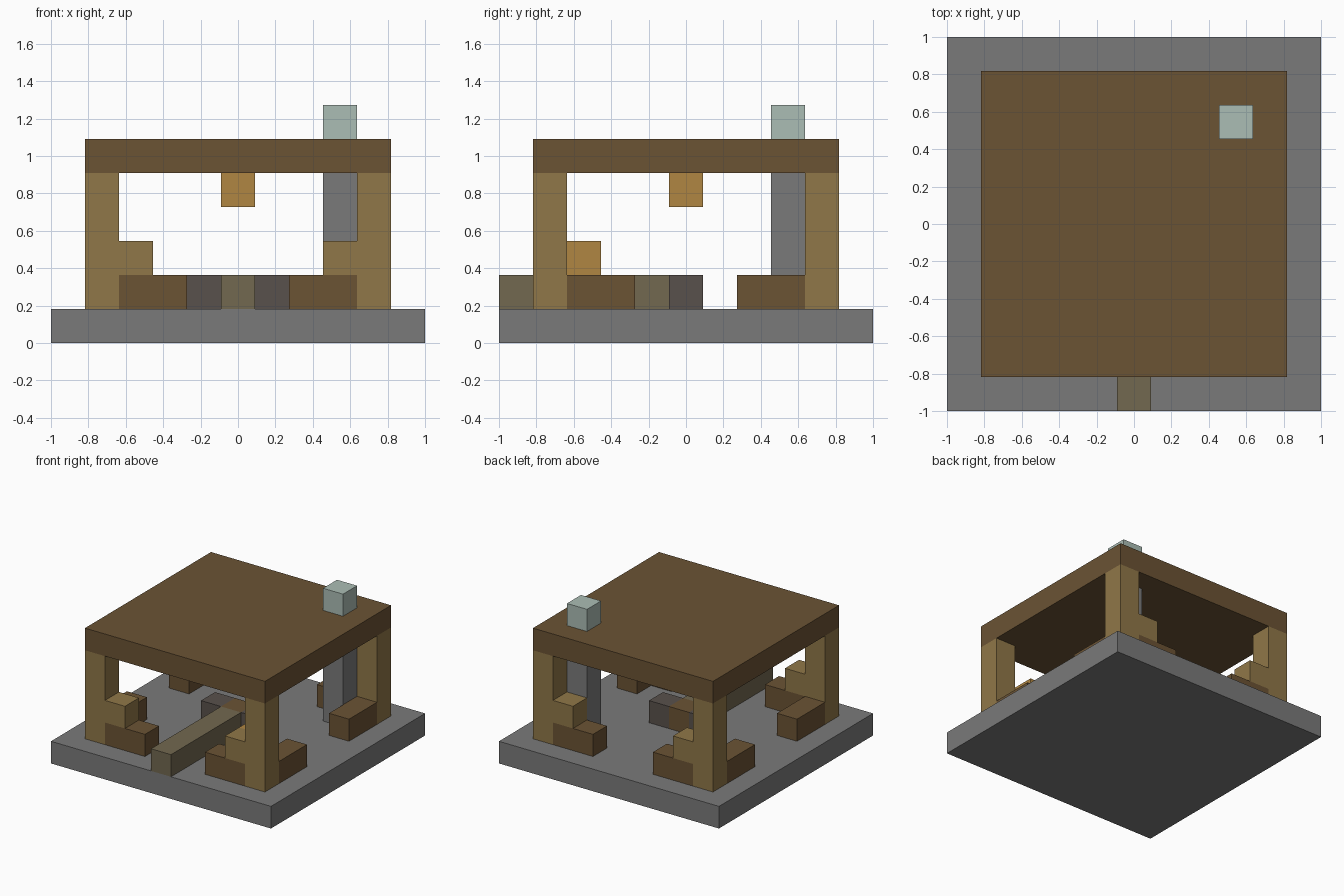
import bpy
import bmesh

old = bpy.data.objects.get("Cube")
if old:
    bpy.data.objects.remove(old, do_unlink=True)

U = 2 / 11  # one block


def srgb(code):
    vals = [int(code[i:i + 2], 16) / 255 for i in (0, 2, 4)]
    return [v / 12.92 if v <= 0.04045 else ((v + 0.055) / 1.055) ** 2.4 for v in vals] + [1]


def material(name, code):
    m = bpy.data.materials.new(name)
    m.use_nodes = True
    m.diffuse_color = srgb(code)
    bsdf = m.node_tree.nodes["Principled BSDF"]
    bsdf.inputs["Base Color"].default_value = srgb(code)
    bsdf.inputs["Roughness"].default_value = 0.9
    return m


stone = material("grey stone", "7A7A7A")
dark_wood = material("dark wood", "6B5334")
tan_wood = material("tan wood", "907748")
path_wood = material("weathered wood", "726850")
char = material("charred stone", "59514C")
amber = material("amber", "B08642")
smoke = material("pale smoke", "ABBDB5")


def block(name, mat, lo, hi=None):
    """Box spanning block cells lo to hi; x and y count from the middle, z from the ground."""
    hi = hi or lo
    a = [min(p, q) - 0.5 for p, q in zip(lo, hi)]
    b = [max(p, q) + 0.5 for p, q in zip(lo, hi)]
    a[2] += 0.5
    b[2] += 0.5
    bm = bmesh.new()
    bmesh.ops.create_cube(bm, size=1)
    for v in bm.verts:
        v.co = [(b[i] if v.co[i] > 0 else a[i]) * U for i in range(3)]
    mesh = bpy.data.meshes.new(name)
    bm.to_mesh(mesh)
    bm.free()
    mesh.materials.append(mat)
    ob = bpy.data.objects.new(name, mesh)
    bpy.context.collection.objects.link(ob)
    return ob


# Base and roof
block("base", stone, (-5, -5, 0), (5, 5, 0))
block("roof", dark_wood, (-4, -4, 5), (4, 4, 5))

# Corner posts, each with a bracket and two low benches
for sx, side in ((-1, "right"), (1, "left")):
    for sy, end in ((-1, "front"), (1, "back")):
        tag = f"{end}_{side}"
        block(f"post_{tag}", tan_wood, (4 * sx, 4 * sy, 1), (4 * sx, 4 * sy, 4))
        block(f"bracket_{tag}", tan_wood, (3 * sx, 4 * sy, 2))
        block(f"bench_{tag}", dark_wood, (3 * sx, 4 * sy, 1), (2 * sx, 4 * sy, 1))
        block(f"side_bench_{tag}", dark_wood, (4 * sx, 3 * sy, 1), (4 * sx, 2 * sy, 1))

# Chimney column with its cap above the roof
block("chimney_column", stone, (3, 3, 1), (3, 3, 4))
block("chimney_cap", smoke, (3, 3, 6))

# Hearth in the middle and the beam leading to it
block("hearth_centre", dark_wood, (0, 0, 1))
for sx, side in ((-1, "right"), (1, "left")):
    block(f"hearth_stone_{side}", char, (sx, 0, 1))
block("entry_beam", path_wood, (0, -5, 1), (0, -1, 1))

# Hanging lamp, and a second lamp on a stand
block("hanging_lamp", amber, (0, 0, 4))
block("lamp_stand", dark_wood, (3, -3, 1))
block("stand_lamp", amber, (3, -3, 2))
